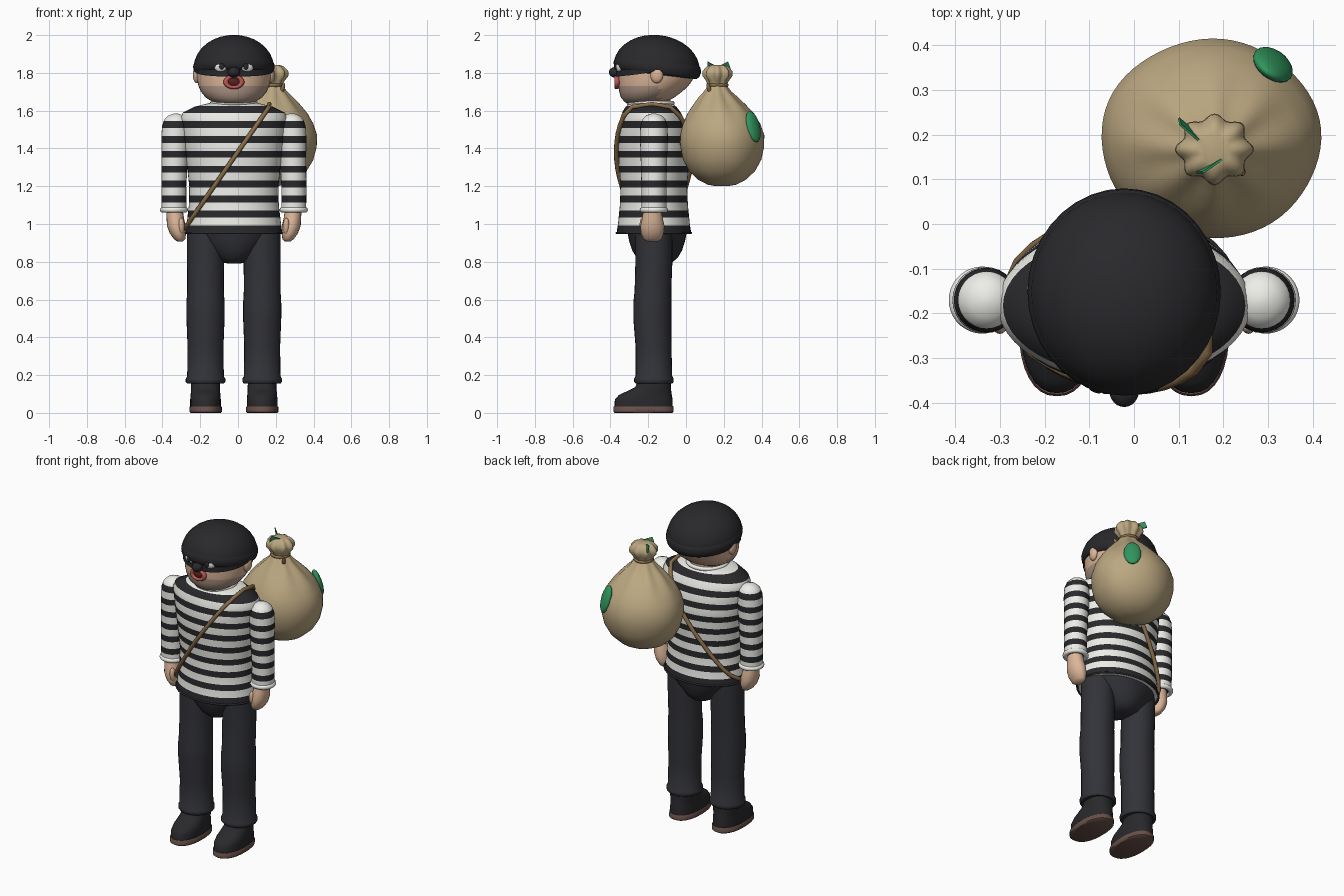
import bpy, math
from mathutils import Vector

if "Cube" in bpy.data.objects:
    bpy.data.objects.remove(bpy.data.objects["Cube"])

CX, CY = -0.022, -0.17


def mat(name, r, g, b):
    m = bpy.data.materials.new(name)
    m.diffuse_color = (r, g, b, 1)
    m.use_nodes = True
    m.node_tree.nodes["Principled BSDF"].inputs["Base Color"].default_value = m.diffuse_color
    return m


BLACK = mat("black", .022, .022, .025)
WHITE = mat("white", .85, .85, .81)
PANTS = mat("charcoal", .032, .033, .04)
SKIN = mat("skin", .72, .47, .32)
STUBBLE = mat("stubble", .45, .32, .25)
CLOTH = mat("sackcloth", .5, .39, .22)
GREEN = mat("green", .03, .3, .11)
LEATHER = mat("leather", .26, .16, .07)
SOLE = mat("sole", .14, .08, .065)
RED = mat("red", .5, .1, .09)
DARK = mat("mouth_dark", .1, .015, .015)


def at(prof, z):
    """Interpolate (z, cx, cy, rx, ry) sections at height z."""
    for a, b in zip(prof, prof[1:]):
        if z <= b[0]:
            t = max(0, (z - a[0]) / (b[0] - a[0]))
            return [p + (q - p) * t for p, q in zip(a, b)]
    return list(prof[-1])


def mesh(name, verts, faces, mats, idx=None):
    me = bpy.data.meshes.new(name)
    me.from_pydata(verts, [], faces)
    for m in mats:
        me.materials.append(m)
    for i, p in enumerate(me.polygons):
        p.use_smooth = True
        if idx:
            p.material_index = idx(p.center)
    ob = bpy.data.objects.new(name, me)
    bpy.context.collection.objects.link(ob)
    return ob


def loft(name, prof, mats, n=32, levels=None, idx=None, lobes=None, e=2.0):
    """Skin elliptical sections stacked along z."""
    zs = sorted(set([p[0] for p in prof] + (levels or [])))
    verts, faces = [], []
    for z in zs:
        _, cx, cy, rx, ry = at(prof, z)
        for i in range(n):
            a = 2 * math.pi * i / n
            c, s = math.cos(a), math.sin(a)
            k = 1 + (lobes(z, a) if lobes else 0)
            verts.append((cx + k * rx * math.copysign(abs(c) ** (2 / e), c),
                          cy + k * ry * math.copysign(abs(s) ** (2 / e), s), z))
    for j in range(len(zs) - 1):
        for i in range(n):
            a, b = j * n + i, j * n + (i + 1) % n
            faces.append((a, b, b + n, a + n))
    faces.append(tuple(range(n))[::-1])
    faces.append(tuple(range((len(zs) - 1) * n, len(zs) * n)))
    return mesh(name, verts, faces, mats, idx)


def ball(name, loc, size, m, rot=(0, 0, 0), seg=24):
    bpy.ops.mesh.primitive_uv_sphere_add(segments=seg, ring_count=seg // 2, location=loc, rotation=rot)
    ob = bpy.context.object
    ob.name, ob.scale = name, size
    ob.data.materials.append(m)
    return ob


def ring(name, loc, R, r, m, scale=(1, 1, 1), rot=(0, 0, 0)):
    bpy.ops.mesh.primitive_torus_add(major_radius=R, minor_radius=r, major_segments=36,
                                     minor_segments=10, location=loc, rotation=rot)
    ob = bpy.context.object
    ob.name, ob.scale = name, scale
    ob.data.materials.append(m)
    return ob


# Striped shirt: rings at each stripe edge, dark or light by height
P, Z0, DUTY = .079, 1.606, .46
edges = [Z0 + P * (k + d) for k in range(-9, 1) for d in (-DUTY / 2, DUTY / 2)]


def stripe(c):
    return 0 if ((c.z - Z0) / P + DUTY / 2) % 1 < DUTY else 1


def striped(name, prof, n):
    lo, hi = prof[0][0], prof[-1][0]
    return loft(name, prof, [BLACK, WHITE], n, [z for z in edges if lo < z < hi], stripe)


TORSO = [(z, CX, cy, rx, ry) for z, cy, rx, ry in [
    (.95, CY, .257, .198), (1.0, CY, .25, .19), (1.1, CY, .238, .18), (1.2, CY, .236, .176),
    (1.3, CY, .247, .184), (1.4, CY, .262, .19), (1.5, -.175, .275, .183), (1.56, -.18, .283, .168),
    (1.59, -.183, .27, .155), (1.62, -.185, .21, .135), (1.64, -.187, .13, .11)]]
striped("shirt_body", TORSO, 48)
ring("shirt_hem", (CX, CY, .953), 1, .03, BLACK, (.256, .197, .2))
ring("shirt_collar", (CX, -.187, 1.64), .115, .012, WHITE)

for s, side in ((-1, "right"), (1, "left")):
    def X(off):
        return CX + s * off
    # Sleeve, cuff and fist
    striped(side + "_sleeve", [(z, X(x), CY, r, r) for z, x, r in [
        (1.07, .317, .066), (1.2, .318, .066), (1.35, .313, .07), (1.46, .31, .074),
        (1.52, .308, .072), (1.555, .307, .06), (1.575, .306, .04), (1.585, .306, .01)]], 28)
    ring(side + "_cuff", (X(.317), CY, 1.075), .06, .015, WHITE)
    loft(side + "_hand", [(z, X(x), -.178, rx, ry) for z, x, rx, ry in [
        (.908, .285, .016, .03), (.92, .287, .03, .048), (.95, .296, .043, .06), (.99, .304, .05, .064),
        (1.03, .31, .046, .055), (1.08, .315, .044, .046)]], [SKIN], 20)
    ball(side + "_thumb", (X(.278), -.222, .985), (.018, .022, .048), SKIN, (.2, 0, 0), 16)
    # Trouser leg
    loft(side + "_trouser_leg", [(z, X(.15), cy, r, r) for z, cy, r in [
        (.155, CY, .097), (.165, CY, .105), (.18, CY, .105), (.195, CY, .097), (.35, -.172, .095),
        (.5, -.178, .101), (.58, -.178, .101), (.65, -.175, .097), (.8, CY, .098), (.97, CY, .098)]],
        [PANTS], 28)
    # Shoe upper and sole
    loft(side + "_shoe", [(z, X(.15), cy, rx, ry) for z, cy, rx, ry in [
        (.03, -.224, .081, .154), (.07, -.224, .081, .153), (.095, -.215, .079, .14), (.115, -.195, .077, .117),
        (.135, -.175, .077, .095), (.18, -.165, .075, .084)]], [BLACK], 32, e=2.3)
    loft(side + "_sole", [(z, X(.15), -.225, rx, ry) for z, rx, ry in [
        (0, .08, .152), (.006, .086, .16), (.03, .086, .16), (.035, .082, .156)]], [SOLE], 32, e=2.3)
    # Eye and ear
    ball(side + "_eye", (X(.07), -.352, 1.832), (.036, .018, .027), WHITE, (0, 0, s * .35), 20)
    ball(side + "_pupil", (X(.064), -.371, 1.833), (.015, .006, .017), BLACK, (0, 0, s * .35), 16)
    ball(side + "_ear", (X(.195), -.155, 1.79), (.022, .035, .045), SKIN, (0, 0, s * -.2), 18)

# Trouser seat
loft("trouser_seat", [(z, CX, -.153, rx, ry) for z, rx, ry in [
    (.79, .03, .05), (.797, .06, .08), (.82, .1, .108), (.86, .135, .132), (.91, .19, .148),
    (.97, .235, .16)]], [PANTS])

# Neck and head
loft("neck", [(1.6, CX, -.18, .095, .1), (1.7, CX, -.18, .095, .095)], [SKIN])
HEAD = [(z, CX, cy, rx, ry) for z, cy, rx, ry in [
    (1.632, -.225, .06, .07), (1.645, -.217, .11, .107), (1.67, -.203, .15, .142), (1.7, -.187, .174, .166),
    (1.73, -.173, .187, .185), (1.77, -.16, .196, .2), (1.83, -.155, .2, .205), (1.9, -.152, .188, .19)]]
loft("head", HEAD, [SKIN, STUBBLE], 40, [1.715, 1.75, 1.8],
     lambda c: 1 if c.z < 1.728 and c.y < -.14 else 0)
ring("lips", (CX, -.366, 1.752), .04, .013, RED, (1.05, .72, 1.1), (math.pi / 2, 0, 0))
ball("mouth", (CX, -.36, 1.752), (.036, .015, .024), DARK)

# Eye mask: band over the face, tapering towards the ears
N, M = 32, 6
verts, faces = [], []
for i in range(N + 1):
    a = math.radians(-86 + 172 * i / N)
    w = math.cos(a) ** .6
    for j in range(M + 1):
        z = 1.825 + (j / M - .5) * .09 * (.25 + .75 * w)
        _, cx, cy, rx, ry = at(HEAD, z)
        verts.append((cx + (rx + .008) * math.sin(a), cy - (ry + .01) * math.cos(a), z))
for i in range(N):
    for j in range(M):
        k = i * (M + 1) + j
        faces.append((k, k + M + 1, k + M + 2, k + 1))
mesh("eye_mask", verts, faces, [BLACK])
ball("mask_nose", (CX, -.373, 1.803), (.033, .036, .028), BLACK)

# Cap: dome plus rolled band, tipped towards the back
tilt = (-.12, 0, 0)
dome = loft("cap_dome", [(.17 * math.sin(t), 0, 0, .212 * math.cos(t), .228 * math.cos(t))
                         for t in [math.radians(d) for d in (0, 12, 24, 36, 48, 58, 68, 77, 84, 89)]],
            [BLACK], 40)
dome.location, dome.rotation_euler = (CX, -.155, 1.83), tilt
ring("cap_band", (CX, -.152, 1.83), .19, .026, BLACK, (1, 1.08, 1.55), tilt)

# Sack with gathered neck and ruffled top
SACK = [(z, x, y, r * 1.04, r * .945) for z, x, y, r in [
    (1.2, .172, .19, .03), (1.208, .172, .19, .08), (1.235, .172, .19, .135), (1.28, .172, .19, .185),
    (1.34, .172, .19, .219), (1.41, .172, .19, .235), (1.47, .172, .19, .236), (1.53, .172, .188, .217),
    (1.585, .173, .184, .183), (1.63, .175, .178, .143), (1.67, .177, .172, .105), (1.7, .18, .168, .075),
    (1.735, .18, .167, .05), (1.76, .18, .167, .06), (1.785, .18, .167, .078), (1.81, .18, .167, .076),
    (1.835, .18, .167, .055), (1.842, .18, .167, .035), (1.82, .18, .167, .01)][:18]]


def gather(z, a):
    amp = .09 if z > 1.75 else max(0, .06 - abs(z - 1.67) * .5)
    return amp * math.cos(8 * a) + .008 * math.sin(5 * a + z * 9)


loft("sack", SACK, [CLOTH], 64, lobes=gather)
ring("sack_tie", (.18, .167, 1.735), .05, .009, LEATHER)
ball("sack_tie_end", (.235, .122, 1.715), (.011, .011, .035), LEATHER, (.3, .3, 0), 12)
d = Vector((.52, .68, .24)).normalized()
ball("sack_patch", (.172 + d.x * .237, .19 + d.y * .217, 1.515), (.05, .085, .024), GREEN,
     d.to_track_quat('Z', 'Y').to_euler())
for k, (x, y, rz) in enumerate([(.122, .212, -.7), (.168, .13, .6)]):
    bpy.ops.mesh.primitive_cube_add(size=1, location=(x, y, 1.83), rotation=(.2, .3, rz))
    note = bpy.context.object
    note.name, note.scale = "banknote_%d" % k, (.055, .005, .045)
    note.data.materials.append(GREEN)

# Strap: closed loop following the shirt front and back
front, back = [], []
for i in range(15):
    t = i / 14
    x, z = -.29 + .455 * t, .965 + .655 * t
    _, cx, cy, rx, ry = at(TORSO, z)
    h = (ry + .012) * math.sqrt(max(.004, 1 - ((x - cx) / (rx + .012)) ** 2))
    h = max(h, .1 * t)
    front.append((x, cy - h, z))
    back.append((x, cy + h, z))
path = front + [(.165, -.18, 1.635)] + back[::-1]
cu = bpy.data.curves.new("strap", 'CURVE')
cu.dimensions, cu.bevel_depth, cu.bevel_resolution = '3D', .012, 2
sp = cu.splines.new('POLY')
sp.points.add(len(path) - 1)
for p, co in zip(sp.points, path):
    p.co = (*co, 1)
sp.use_cyclic_u = True
cu.materials.append(LEATHER)
bpy.context.collection.objects.link(bpy.data.objects.new("strap", cu))

# Smooth shading with sharp creases kept
bpy.ops.object.select_all(action='DESELECT')
for ob in bpy.data.objects:
    if ob.type == 'MESH':
        ob.select_set(True)
        bpy.context.view_layer.objects.active = ob
bpy.ops.object.shade_smooth_by_angle(angle=math.radians(45))
